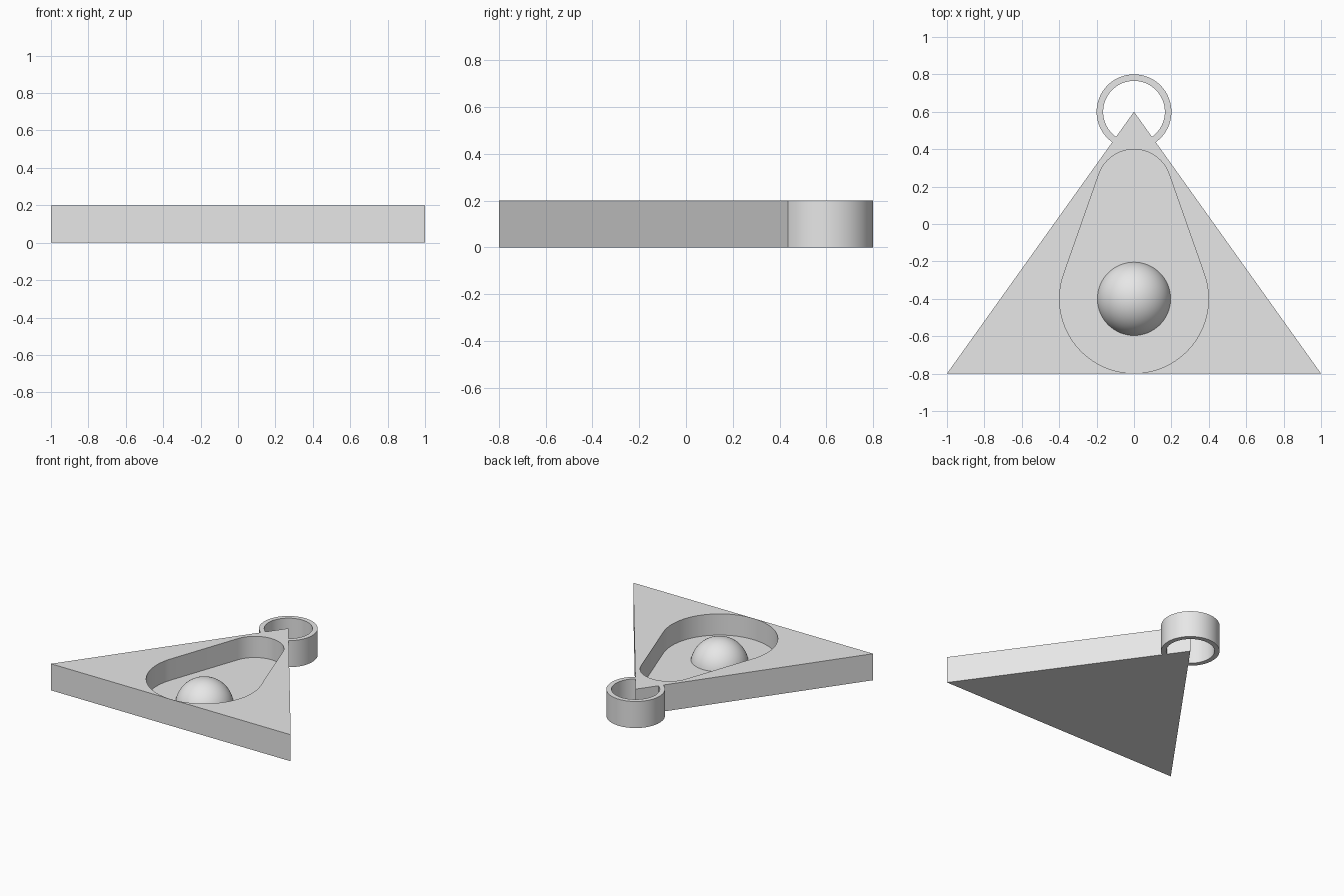
import bpy, bmesh, math

old = bpy.data.objects.get("Cube")
if old:
    bpy.data.objects.remove(old, do_unlink=True)

HEIGHT = 0.2
FLOOR = 0.04

grey = bpy.data.materials.new("light_grey")
grey.use_nodes = True
grey.diffuse_color = (0.8, 0.8, 0.8, 1)
grey.node_tree.nodes["Principled BSDF"].inputs["Base Color"].default_value = (0.8, 0.8, 0.8, 1)


def make_object(name, bm):
    bmesh.ops.recalc_face_normals(bm, faces=bm.faces)
    mesh = bpy.data.meshes.new(name)
    bm.to_mesh(mesh)
    bm.free()
    mesh.materials.append(grey)
    obj = bpy.data.objects.new(name, mesh)
    bpy.context.collection.objects.link(obj)
    return obj


def prism(name, outline, bottom, top):
    bm = bmesh.new()
    face = bm.faces.new([bm.verts.new((x, y, bottom)) for x, y in outline])
    walls = bmesh.ops.extrude_face_region(bm, geom=[face])
    verts = [g for g in walls["geom"] if isinstance(g, bmesh.types.BMVert)]
    bmesh.ops.translate(bm, verts=verts, vec=(0, 0, top - bottom))
    return make_object(name, bm)


def arc(y, radius, start, end, steps):
    angles = [start + (end - start) * i / steps for i in range(steps + 1)]
    return [(radius * math.cos(a), y + radius * math.sin(a)) for a in angles]


def ring(name, y, inner, outer, steps=96):
    bm = bmesh.new()
    section = [(inner, 0), (outer, 0), (outer, HEIGHT), (inner, HEIGHT)]
    loops = []
    for i in range(steps):
        a = 2 * math.pi * i / steps
        loops.append([bm.verts.new((r * math.cos(a), y + r * math.sin(a), z)) for r, z in section])
    for i in range(steps):
        a, b = loops[i], loops[(i + 1) % steps]
        for j in range(4):
            k = (j + 1) % 4
            bm.faces.new((a[j], a[k], b[k], b[j]))
    return make_object(name, bm)


def apply_boolean(target, tool, operation):
    tool.hide_render = True
    mod = target.modifiers.new(operation.lower(), "BOOLEAN")
    mod.object = tool
    mod.operation = operation
    mod.solver = "EXACT"
    bpy.context.view_layer.objects.active = target
    bpy.ops.object.modifier_apply(modifier=mod.name)
    bpy.data.objects.remove(tool, do_unlink=True)


def shade(obj):
    bpy.ops.object.select_all(action="DESELECT")
    obj.select_set(True)
    bpy.context.view_layer.objects.active = obj
    bpy.ops.object.shade_smooth_by_angle(angle=math.radians(25))


# Triangular plate joined to the hanging ring at its apex
plate = prism("triangle_plate", [(-1, -0.8), (1, -0.8), (0, 0.6)], 0, HEIGHT)
apply_boolean(plate, ring("hanging_ring", 0.6, 0.165, 0.2), "UNION")

# Teardrop pocket: two circles joined by their outer tangents
tilt = math.asin(1 / 3)
teardrop = arc(0.2, 0.199, tilt, math.pi - tilt, 40)
teardrop += arc(-0.4, 0.398, math.pi - tilt, 2 * math.pi + tilt, 64)
apply_boolean(plate, prism("pocket_cutter", teardrop, FLOOR, HEIGHT + 0.1), "DIFFERENCE")
shade(plate)

# Dome standing on the pocket floor
bm = bmesh.new()
bmesh.ops.create_uvsphere(bm, u_segments=64, v_segments=32, radius=0.2)
bmesh.ops.bisect_plane(bm, geom=bm.verts[:] + bm.edges[:] + bm.faces[:],
                       plane_co=(0, 0, FLOOR), plane_no=(0, 0, 1), clear_inner=True)
dome = make_object("dome", bm)
dome.location = (0, -0.4, 0)
shade(dome)
